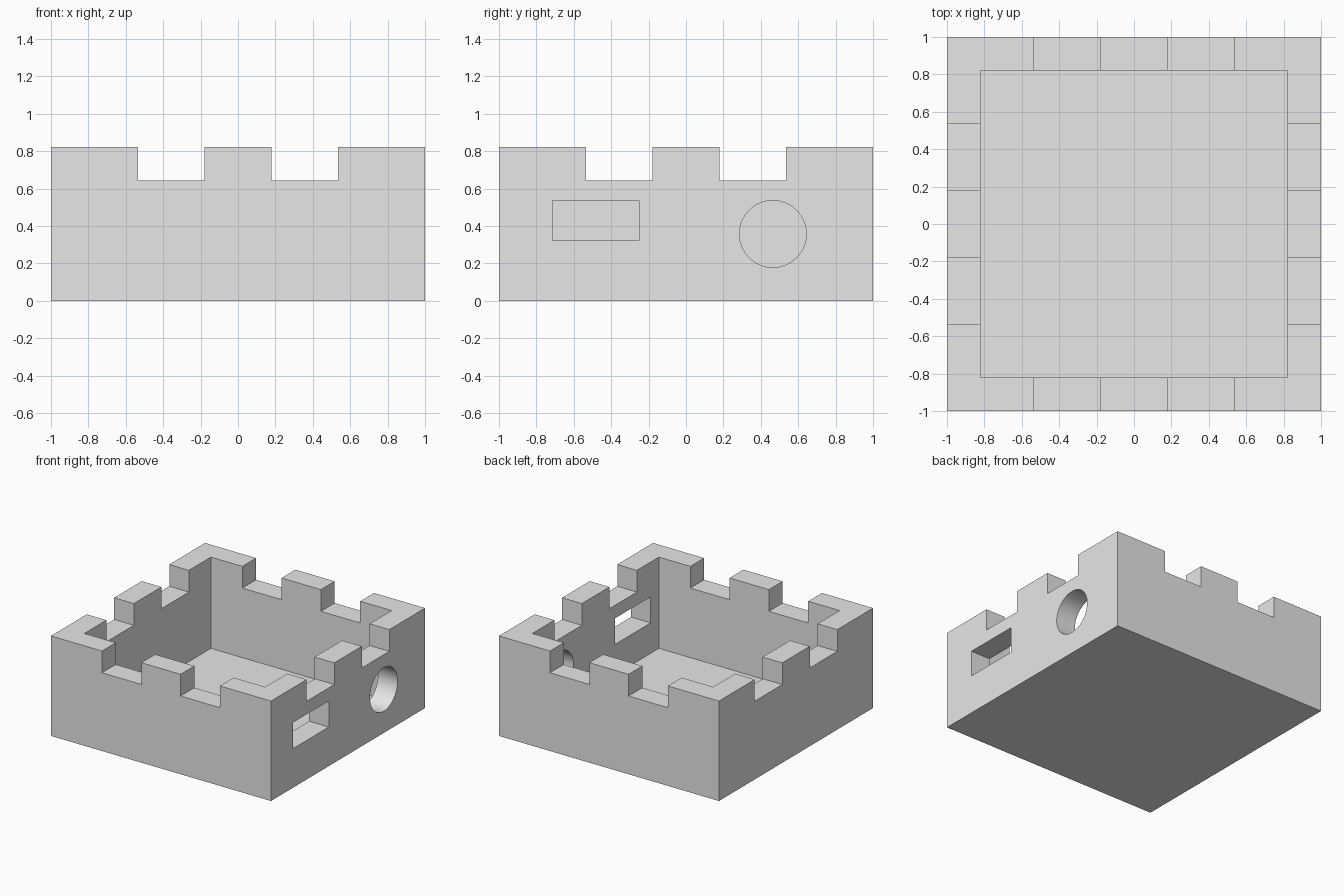
import bpy
import math

cube = bpy.data.objects.get("Cube")
if cube:
    bpy.data.objects.remove(cube, do_unlink=True)

U = 1 / 28            # one design unit; the box is 56 units wide
HALF, HEIGHT = 28, 23
WALL, FLOOR = 5, 2
NOTCH_Z = 18          # bottom of the battlement gaps

grey = bpy.data.materials.new("light grey")
grey.use_nodes = True
grey.diffuse_color = (0.8, 0.8, 0.8, 1)
grey.node_tree.nodes["Principled BSDF"].inputs["Base Color"].default_value = (0.8, 0.8, 0.8, 1)


def block(name, low, high):
    """Axis-aligned box between two corners, in design units."""
    bpy.ops.mesh.primitive_cube_add(size=1)
    ob = bpy.context.object
    ob.name = name
    ob.location = [(a + b) / 2 * U for a, b in zip(low, high)]
    ob.scale = [(b - a) * U for a, b in zip(low, high)]
    bpy.ops.object.transform_apply(location=True, rotation=False, scale=True)
    return ob


def cut(body, cutter):
    """Subtract the cutter from the body, then discard it."""
    cutter.hide_render = True
    mod = body.modifiers.new(cutter.name, "BOOLEAN")
    mod.operation = "DIFFERENCE"
    mod.solver = "EXACT"
    mod.object = cutter
    bpy.context.view_layer.objects.active = body
    bpy.ops.object.modifier_apply(modifier=mod.name)
    bpy.data.objects.remove(cutter, do_unlink=True)


# Solid body and open cavity
body = block("battlement_box", (-HALF, -HALF, 0), (HALF, HALF, HEIGHT))
body.data.materials.append(grey)
inner = HALF - WALL
cut(body, block("cavity", (-inner, -inner, FLOOR), (inner, inner, HEIGHT + 5)))

# Battlement gaps, two across each pair of opposite walls
for side in (-1, 1):
    a, b = sorted((side * 5, side * 15))
    cut(body, block("gap_front_back", (a, -HALF - 2, NOTCH_Z), (b, HALF + 2, HEIGHT + 5)))
    cut(body, block("gap_sides", (-HALF - 2, a, NOTCH_Z), (HALF + 2, b, HEIGHT + 5)))

# Rectangular slot and round port through the +x wall
cut(body, block("slot", (inner - 3, -20, 9), (HALF + 3, -7, 15)))
bpy.ops.mesh.primitive_cylinder_add(
    vertices=64, radius=5 * U, depth=12 * U,
    location=((HALF - WALL / 2) * U, 13 * U, 10 * U), rotation=(0, math.pi / 2, 0))
port = bpy.context.object
port.name = "round_port"
cut(body, port)

# Smooth the round port while keeping every corner crisp
bpy.ops.object.select_all(action="DESELECT")
body.select_set(True)
bpy.context.view_layer.objects.active = body
bpy.ops.object.shade_smooth_by_angle(angle=math.radians(30))
